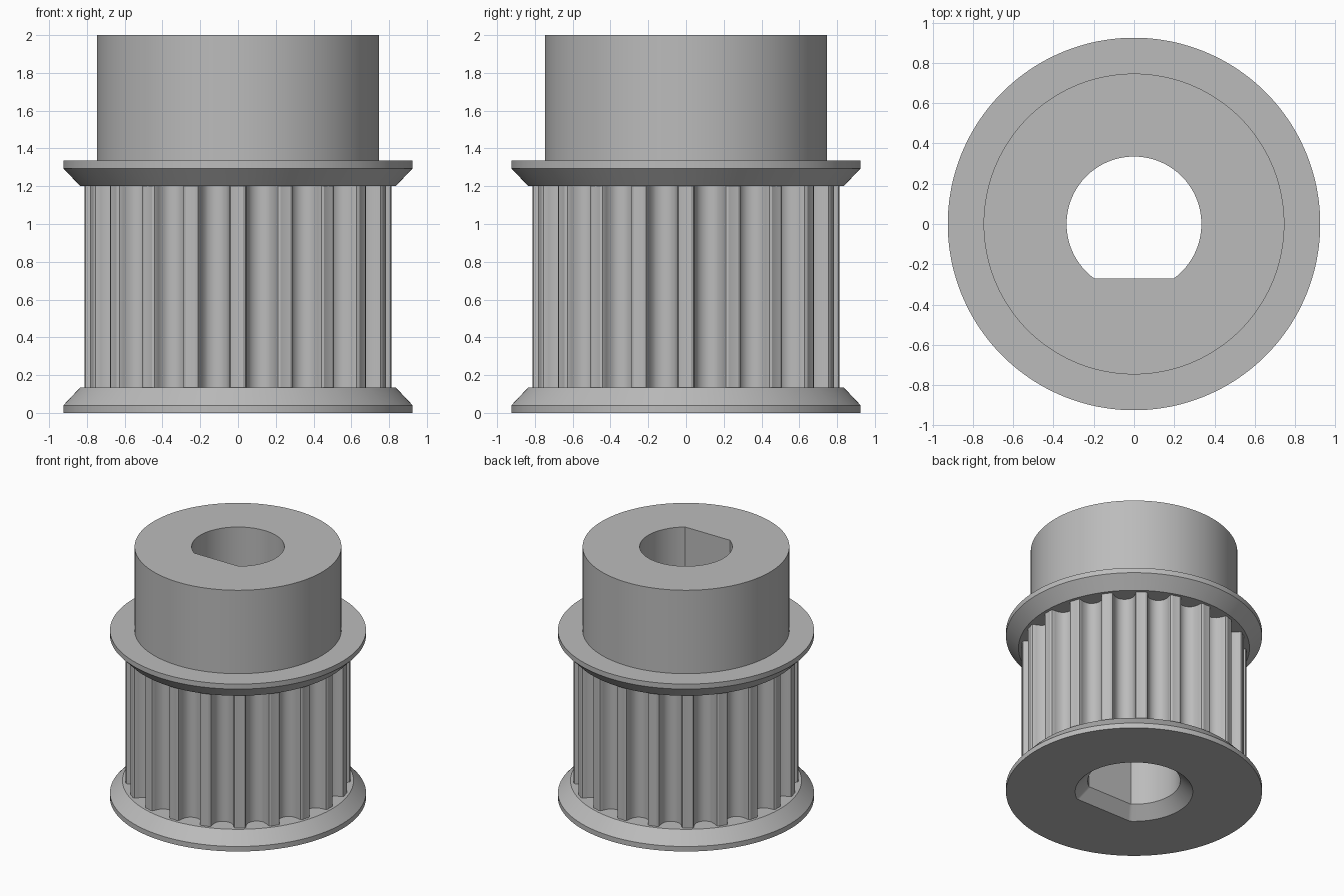
import bpy
import bmesh
from math import atan2, cos, hypot, pi, radians, sin

default_cube = bpy.data.objects.get("Cube")
if default_cube:
    bpy.data.objects.remove(default_cube, do_unlink=True)

# One plain metal colour
metal = bpy.data.materials.new("Grey metal")
metal.use_nodes = True
colour = (0.5, 0.5, 0.5, 1)
metal.diffuse_color = colour
metal.node_tree.nodes["Principled BSDF"].inputs["Base Color"].default_value = colour

TEETH = 20
PITCH = 2 * pi / TEETH
TOOTH_R = 0.808
BORE_R = 0.335

# Half of one rounded groove: sideways offset from its centre, depth
half_groove = [(0.1, 0), (0.086, 0.005), (0.08, 0.017), (0.077, 0.032),
               (0.073, 0.046), (0.06, 0.072), (0.048, 0.085),
               (0.033, 0.094), (0.017, 0.1), (0, 0.102)]
groove = [(-u, d) for u, d in half_groove] + half_groove[-2::-1]

# Angle and radius around the whole toothed outline
outline = []
for k in range(TEETH):
    outline.append((k * PITCH, TOOTH_R + 0.003))
    for u, d in groove:
        y = TOOTH_R - d
        outline.append(((k + 0.5) * PITCH + atan2(u, y), hypot(u, y)))


def ring(radius, z):
    return [(radius * cos(a), radius * sin(a), z) for a, _ in outline]


def tooth_ring(z):
    return [(r * cos(a), r * sin(a), z) for a, r in outline]


def bore_ring(z, scale=1.0):
    """D-shaped hole with its flat towards the front."""
    flat = BORE_R * cos(2 * PITCH)
    points = []
    for a, _ in outline:
        toward_front = -sin(a)
        r = BORE_R
        if toward_front > 0.5:
            r = min(r, flat / toward_front)
        points.append((scale * r * cos(a), scale * r * sin(a), z))
    return points


def loft(name, sections, closed=False):
    """Skin a chain of matching loops into one part."""
    bm = bmesh.new()
    loops = [[bm.verts.new(p) for p in s] for s in sections]
    pairs = list(zip(loops, loops[1:]))
    if closed:
        pairs.append((loops[-1], loops[0]))
    for low, high in pairs:
        for i in range(len(low)):
            j = (i + 1) % len(low)
            bm.faces.new((low[i], low[j], high[j], high[i]))
    mesh = bpy.data.meshes.new(name)
    bm.to_mesh(mesh)
    bm.free()
    mesh.materials.append(metal)
    obj = bpy.data.objects.new(name, mesh)
    bpy.context.collection.objects.link(obj)
    bpy.ops.object.select_all(action="DESELECT")
    obj.select_set(True)
    bpy.context.view_layer.objects.active = obj
    bpy.ops.object.shade_smooth_by_angle(angle=radians(30))
    return obj


# Heights of the stacked parts
RIM_R, CONE_R, HUB_R = 0.925, 0.835, 0.747
LOW, HIGH, SHOULDER, TOP = 0.135, 1.2, 1.335, 2.0

# Lower flange with a chamfered bore entry
loft("lower_flange", [
    bore_ring(0, 1.27), ring(RIM_R, 0), ring(RIM_R, 0.04),
    ring(CONE_R, LOW), bore_ring(LOW), bore_ring(0.09)], closed=True)

# Toothed barrel, outside and bore wall
loft("toothed_barrel", [tooth_ring(LOW), tooth_ring(HIGH)])
loft("barrel_bore", [bore_ring(HIGH), bore_ring(LOW)])

# Upper flange, mirrored cone
loft("upper_flange", [
    bore_ring(HIGH), ring(CONE_R, HIGH), ring(RIM_R, 1.295),
    ring(RIM_R, SHOULDER), bore_ring(SHOULDER)], closed=True)

# Hub
loft("hub", [
    ring(HUB_R, SHOULDER), ring(HUB_R, TOP),
    bore_ring(TOP), bore_ring(SHOULDER)])
